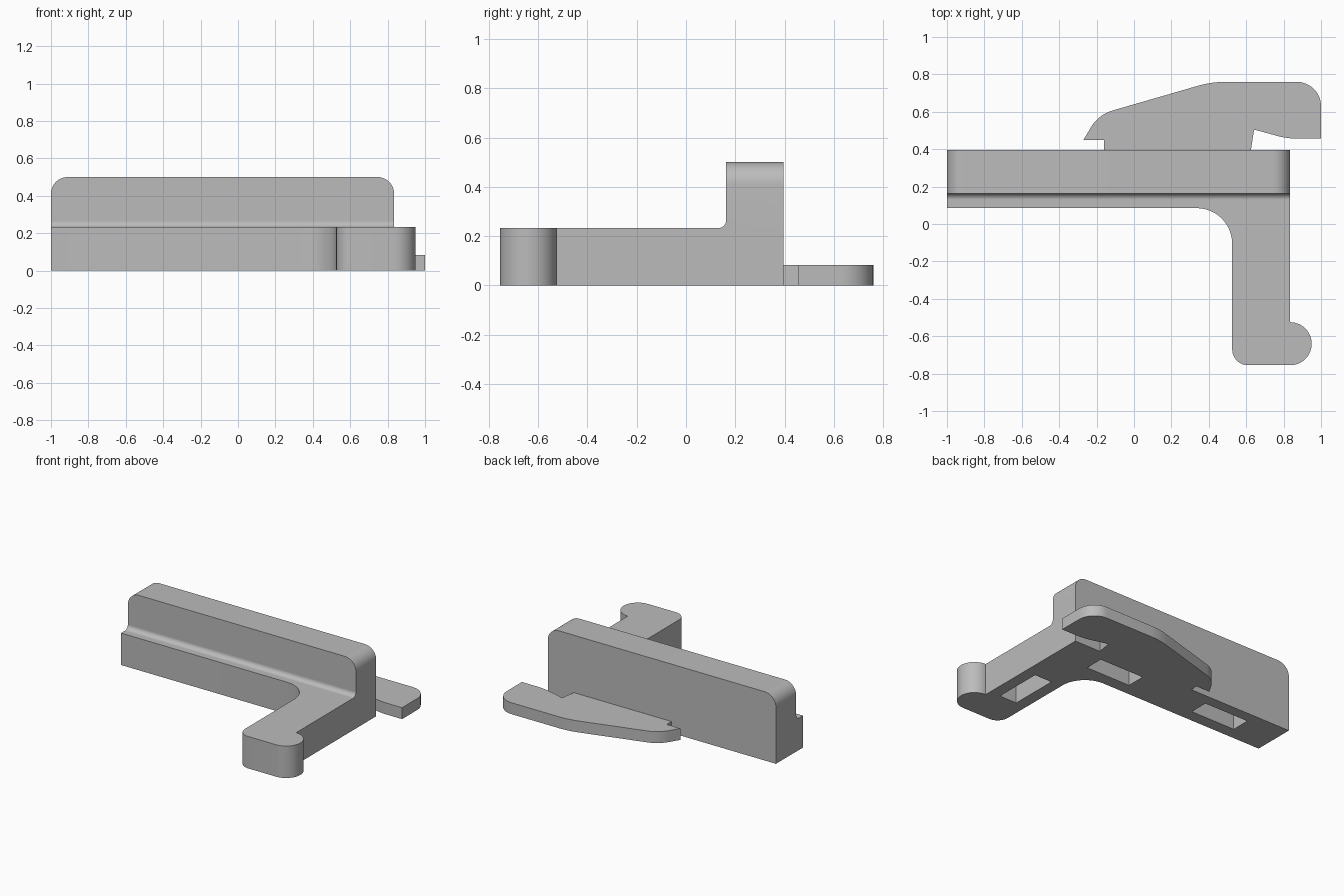
import bpy, bmesh, math
from mathutils import Vector

cube = bpy.data.objects.get("Cube")
if cube:
    bpy.data.objects.remove(cube, do_unlink=True)

grey = bpy.data.materials.new("matte grey")
grey.use_nodes = True
tone = (0.5, 0.5, 0.5, 1)
grey.diffuse_color = tone
grey.node_tree.nodes["Principled BSDF"].inputs["Base Color"].default_value = tone


def rounded(corners, steps=12):
    """Outline from (u, v, radius) corners, each replaced by a tangent arc."""
    out = []
    for i, (u, v, r) in enumerate(corners):
        p = Vector((u, v))
        if r == 0:
            out.append(p)
            continue
        a = (Vector(corners[i - 1][:2]) - p).normalized()
        b = (Vector(corners[(i + 1) % len(corners)][:2]) - p).normalized()
        half = a.angle(b) / 2
        centre = p + (a + b).normalized() * (r / math.sin(half))
        start = p + a * (r / math.tan(half)) - centre
        end = p + b * (r / math.tan(half)) - centre
        sweep = math.atan2(start.x * end.y - start.y * end.x, start.dot(end))
        for k in range(steps + 1):
            t = sweep * k / steps
            c, s = math.cos(t), math.sin(t)
            out.append(centre + Vector((c * start.x - s * start.y, s * start.x + c * start.y)))
    return out


def prism(name, corners, axis, low, high):
    """Extrude an outline along the given axis."""
    place = {"x": lambda p, w: (w, p.x, p.y),
             "y": lambda p, w: (p.x, w, p.y),
             "z": lambda p, w: (p.x, p.y, w)}[axis]
    bm = bmesh.new()
    face = bm.faces.new([bm.verts.new(place(p, low)) for p in rounded(corners)])
    grown = bmesh.ops.extrude_face_region(bm, geom=[face])["geom"]
    shift = Vector(place(Vector((0, 0)), high - low))
    bmesh.ops.translate(bm, vec=shift, verts=[g for g in grown if isinstance(g, bmesh.types.BMVert)])
    bmesh.ops.recalc_face_normals(bm, faces=bm.faces)
    mesh = bpy.data.meshes.new(name)
    bm.to_mesh(mesh)
    bm.free()
    mesh.materials.append(grey)
    obj = bpy.data.objects.new(name, mesh)
    bpy.context.collection.objects.link(obj)
    return obj


def combine(target, other, operation):
    """Apply a boolean and discard the helper."""
    bpy.context.view_layer.objects.active = target
    mod = target.modifiers.new(operation, "BOOLEAN")
    mod.operation, mod.solver, mod.object = operation, "EXACT", other
    bpy.ops.object.modifier_apply(modifier=mod.name)
    bpy.data.objects.remove(other, do_unlink=True)


left, right = -1, 0.835
front, wall_front, back = 0.085, 0.163, 0.395
ledge, top = 0.232, 0.5

# L-shaped base with a round knob at the end of the arm
body = prism("bracket_body", [
    (left, back, 0), (left, front, 0), (0.525, front, 0.19),
    (0.525, -0.755, 0.085), (0.95, -0.755, 0.1149), (0.95, -0.525, 0.1149),
    (right, -0.525, 0), (right, back, 0)], "z", 0, ledge)

# upright wall with rounded upper corners
wall = prism("wall", [(left, 0.1, 0), (right, 0.1, 0), (right, top, 0.09),
                      (left, top, 0.09)], "y", wall_front, back)
combine(body, wall, "UNION")

# concave fillet between ledge and wall
fillet = prism("wall_fillet", [
    (wall_front - 0.033, ledge, 0), (wall_front, ledge, 0.0329),
    (wall_front, ledge + 0.033, 0), (wall_front + 0.03, ledge + 0.033, 0),
    (wall_front + 0.03, ledge - 0.03, 0), (wall_front - 0.033, ledge - 0.03, 0)],
    "x", left, right)
combine(body, fillet, "UNION")

# flat hooked clip behind the wall
clip = prism("clip", [
    (-0.16, 0.37, 0), (-0.16, 0.45, 0), (-0.27, 0.45, 0), (-0.19, 0.585, 0.2),
    (0.415, 0.76, 0.55), (1, 0.76, 0.13), (1, 0.456, 0), (0.82, 0.456, 0.45),
    (0.642, 0.505, 0.006), (0.625, 0.395, 0), (0.625, 0.37, 0)], "z", 0, 0.083)
combine(body, clip, "UNION")

# rectangular pockets in the underside
for cx, cy, w, d in [(-0.53, 0.245, 0.36, 0.14), (0.37, 0.245, 0.36, 0.14),
                     (0.68, -0.3, 0.14, 0.36)]:
    x0, x1, y0, y1 = cx - w / 2, cx + w / 2, cy - d / 2, cy + d / 2
    pocket = prism("pocket", [(x0, y0, 0), (x1, y0, 0), (x1, y1, 0), (x0, y1, 0)],
                   "z", -0.1, 0.16)
    combine(body, pocket, "DIFFERENCE")

# smooth curved sides, crisp edges
bpy.ops.object.select_all(action="DESELECT")
body.select_set(True)
bpy.context.view_layer.objects.active = body
bpy.ops.object.shade_smooth_by_angle(angle=math.radians(30))
